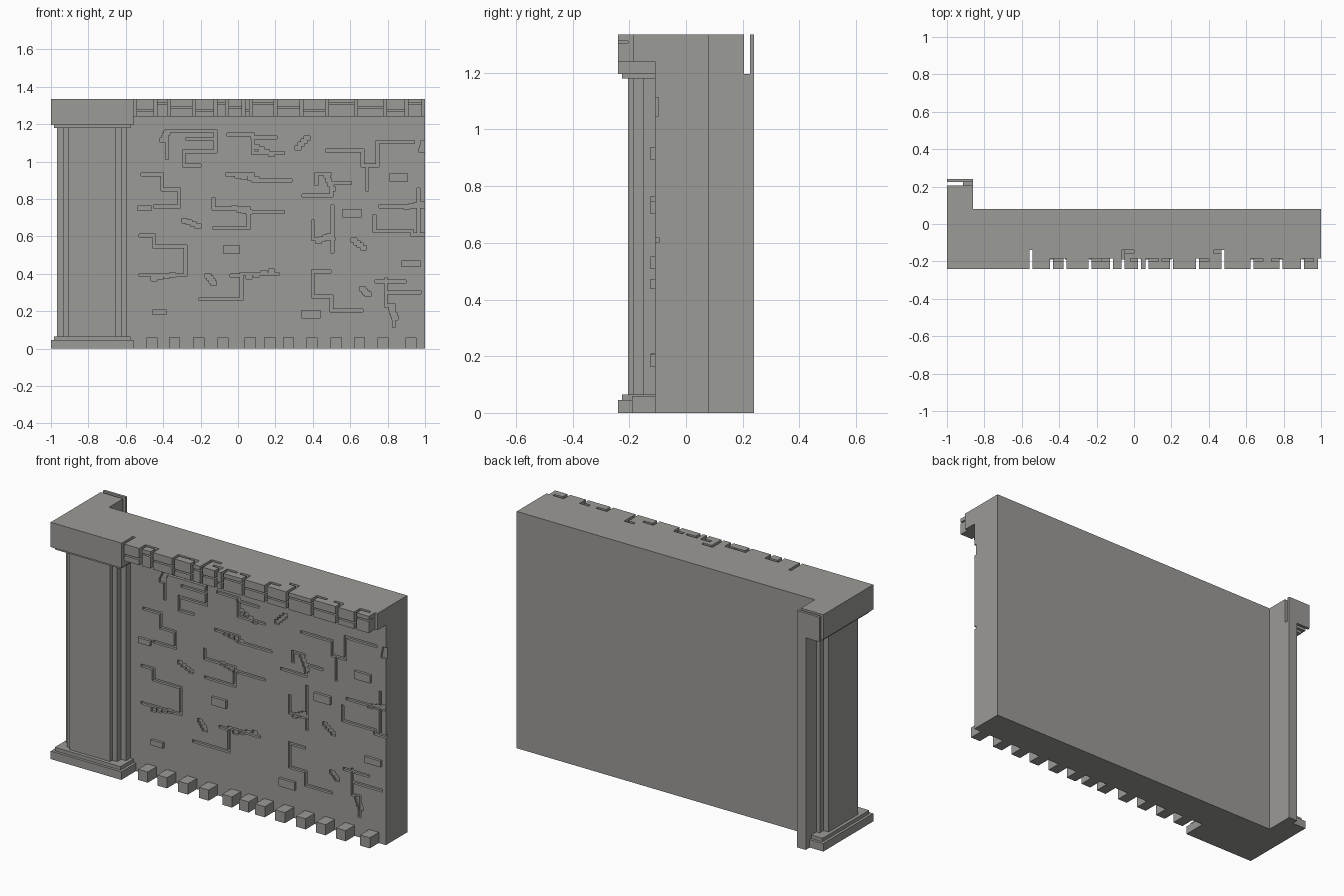
import bpy, bmesh
from mathutils import Matrix

if "Cube" in bpy.data.objects:
    bpy.data.objects.remove(bpy.data.objects["Cube"], do_unlink=True)

stone = bpy.data.materials.new("grey_stone")
stone.use_nodes = True
stone.diffuse_color = (0.33, 0.325, 0.31, 1)
stone.node_tree.nodes["Principled BSDF"].inputs["Base Color"].default_value = stone.diffuse_color


def add_box(bm, x0, x1, y0, y1, z0, z1):
    size = Matrix.Diagonal((x1 - x0, y1 - y0, z1 - z0, 1))
    centre = Matrix.Translation(((x0 + x1) / 2, (y0 + y1) / 2, (z0 + z1) / 2))
    bmesh.ops.create_cube(bm, size=1, matrix=centre @ size)


def finish(bm, name):
    mesh = bpy.data.meshes.new(name)
    bmesh.ops.recalc_face_normals(bm, faces=bm.faces)
    bm.to_mesh(mesh)
    bm.free()
    mesh.materials.append(stone)
    obj = bpy.data.objects.new(name, mesh)
    bpy.context.collection.objects.link(obj)
    return obj


def box(name, *bounds):
    bm = bmesh.new()
    add_box(bm, *bounds)
    return finish(bm, name)


def prism(name, outline, z0, z1):
    bm = bmesh.new()
    face = bm.faces.new([bm.verts.new((x, y, z0)) for x, y in outline])
    new = bmesh.ops.extrude_face_region(bm, geom=[face])["geom"]
    top = [v for v in new if isinstance(v, bmesh.types.BMVert)]
    bmesh.ops.translate(bm, verts=top, vec=(0, 0, z1 - z0))
    return finish(bm, name)


def carve(target, bm, name):
    cutter = finish(bm, name)
    cutter.hide_render = True
    cutter.hide_viewport = True
    cutter.display_type = 'WIRE'
    mod = target.modifiers.new("carve", 'BOOLEAN')
    mod.operation, mod.solver, mod.object = 'DIFFERENCE', 'EXACT', cutter
    mod.use_self = True


# Main dimensions
FRONT, BACK, TOP, LEDGE = -0.11, 0.08, 1.335, -0.24
INNER = -0.86

wall = box("wall", INNER, 1, FRONT, BACK, 0, TOP)


# Corner pillar: L-shaped slabs around a shaft with stepped corners
def slab(name, inset, z0, z1):
    left, right = -1 + inset, -0.56 - inset
    front, rear = LEDGE + inset, 0.205 - inset
    prism(name, [(left, front), (right, front), (right, BACK - 0.01), (INNER, BACK - 0.01),
                 (INNER, rear), (left, rear)], z0, z1)


slab("pillar_base", 0, 0, 0.045)
slab("pillar_base_step", 0.015, 0.045, 0.065)
slab("pillar_cap_step", 0.015, 1.18, 1.195)
slab("pillar_cap", 0, 1.195, TOP)

MID_X, MID_Y = -0.78, -0.02
steps = [(0.126, 0.185), (0.126, 0.165), (0.156, 0.165), (0.156, 0.13), (0.187, 0.13)]
shaft = [(MID_X - a, MID_Y - b) for a, b in reversed(steps)]
shaft += [(MID_X + a, MID_Y - b) for a, b in steps]
shaft += [(MID_X + 0.187, BACK - 0.01), (INNER, BACK - 0.01), (INNER, MID_Y + 0.185)]
shaft += [(MID_X - a, MID_Y + b) for a, b in steps]
prism("pillar_shaft", shaft, 0.065, 1.18)

# Return strip behind the pillar and the thin plate above it
box("rear_strip", -0.915, INNER, BACK, 0.24, 0, 1.195)
box("rear_cap_plate", -1, INNER, 0.225, 0.24, 1.195, TOP)

# Cornice, split into worn bricks
cornice = box("cornice", -0.56, 1, LEDGE, FRONT, 1.24, TOP)
joints = [-0.55, -0.44, -0.37, -0.235, -0.12, -0.06, 0.03, 0.07, 0.2, 0.34,
          0.475, 0.63, 0.785, 0.9, 0.992]
bm = bmesh.new()
for i, x in enumerate(joints):
    depth = -0.14 if i % 5 == 0 else -0.185
    add_box(bm, x - 0.008, x + 0.008, LEDGE - 0.1, depth, 1.2, 1.4)
    hook = 0.06 if i % 2 else -0.05
    if i < len(joints) - 1:
        add_box(bm, min(x - 0.007, x + hook), max(x + 0.007, x + hook),
                depth - 0.015, depth + 0.001, 1.3, 1.41)
        z = (1.27, 1.305, 1.285)[i % 3]
        add_box(bm, x, joints[i + 1], LEDGE - 0.11, -0.205, z, z + 0.008)
carve(cornice, bm, "cornice_cutter")

# Row of foot blocks
for i, x in enumerate([-0.46, -0.34, -0.21, -0.08, 0.065, 0.17, 0.27, 0.395,
                       0.525, 0.65, 0.775, 0.925]):
    box(f"foot_block_{i + 1}", x - 0.03, x + 0.03, -0.19, FRONT, 0, 0.06)

# Raised bricks on the wall
for i, (x, z, w, h) in enumerate([
        (-0.5, 0.75, 0.075, 0.03), (-0.035, 0.53, 0.09, 0.045), (0.61, 0.725, 0.1, 0.045),
        (0.86, 0.915, 0.1, 0.045), (-0.42, 0.195, 0.075, 0.03), (0.39, 0.185, 0.1, 0.045),
        (0.925, 0.455, 0.1, 0.035)]):
    box(f"raised_brick_{i + 1}", x - w / 2, x + w / 2, -0.125, FRONT, z - h / 2, z + h / 2)

# Engraved cracks: a start point, then alternating sideways and upright runs
cuts = bmesh.new()


def crack(x, z, *runs):
    r = 0.008
    for i, d in enumerate(runs):
        x1, z1 = (x + d, z) if i % 2 == 0 else (x, z + d)
        if d:
            add_box(cuts, min(x, x1) - r, max(x, x1) + r, -0.2, FRONT + 0.015,
                    min(z, z1) - r, max(z, z1) + r)
        x, z = x1, z1


def chip(x, z, dx, dz):
    for i in range(4):
        t = i / 3 - 0.5
        add_box(cuts, x + dx * t - 0.016, x + dx * t + 0.016, -0.21, FRONT + 0.0125,
                z + dz * t - 0.012, z + dz * t + 0.012)


crack(-0.38, 1.02, 0, 0.145, 0.26, -0.11, -0.17, -0.075, 0.085)
crack(-0.27, 1.12, 0.145)
crack(-0.05, 1.145, 0.13, -0.1, 0.16)
crack(0.075, 1.13, 0.125)
crack(0.475, 1.06, 0.19, -0.08, 0.08, 0.125, 0.19)
crack(0.69, 0.98, 0, -0.13)
crack(-0.51, 0.93, 0.105, -0.08, 0.09, -0.09, -0.13)
crack(-0.06, 0.93, 0.14, -0.03, 0.2)
crack(0.35, 0.82, 0.15, 0.065, 0.1)
crack(0.42, 0.88, 0, 0.055, 0.07)
crack(-0.13, 0.8, 0, -0.05, 0.19, -0.02, 0.18)
crack(0.055, 0.73, 0, -0.085, -0.18)
crack(-0.52, 0.605, 0.07, -0.06, 0.17, -0.15, -0.24)
crack(-0.2, 0.265, 0.22, 0.135, 0.19)
crack(-0.035, 0.39, 0.055)
crack(0.4, 0.68, 0, -0.095, 0.11)
crack(0.505, 0.76, 0, -0.24)
crack(0.4, 0.415, 0, -0.135, 0.1, -0.075, 0.16)
crack(0.4, 0.413, 0.09)
crack(0.73, 0.71, 0, -0.08, 0.2, -0.02, 0.08)
crack(0.76, 0.76, 0.23)
crack(0.965, 0.85, 0, -0.24)
crack(0.79, 0.37, 0, -0.14, 0.045, -0.11)
crack(0.79, 0.3, 0.18)
crack(0.74, 0.36, 0.15)

# Chipped hollows
for spot in [(-0.39, 1.135, 0.02, 0.04), (0.345, 1.1, 0.05, 0.05), (-0.25, 0.67, 0.07, -0.03),
             (0.645, 0.56, 0.05, -0.04), (-0.145, 0.37, 0.03, -0.04), (0.68, 0.305, 0.03, -0.03),
             (0.99, 1.08, 0.01, 0.04), (0.14, 1.06, 0.08, -0.04), (0.05, 0.915, 0.1, -0.02),
             (0.49, 0.89, 0.03, -0.07), (0.02, 0.74, 0.08, -0.02), (0.46, 0.59, 0.06, 0.03),
             (-0.4, 0.385, 0.1, 0.02), (0.12, 0.4, 0.12, 0.03), (0.94, 0.765, 0.08, 0.02),
             (0.83, 0.19, 0.02, -0.05)]:
    chip(*spot)
carve(wall, cuts, "crack_cutter")
